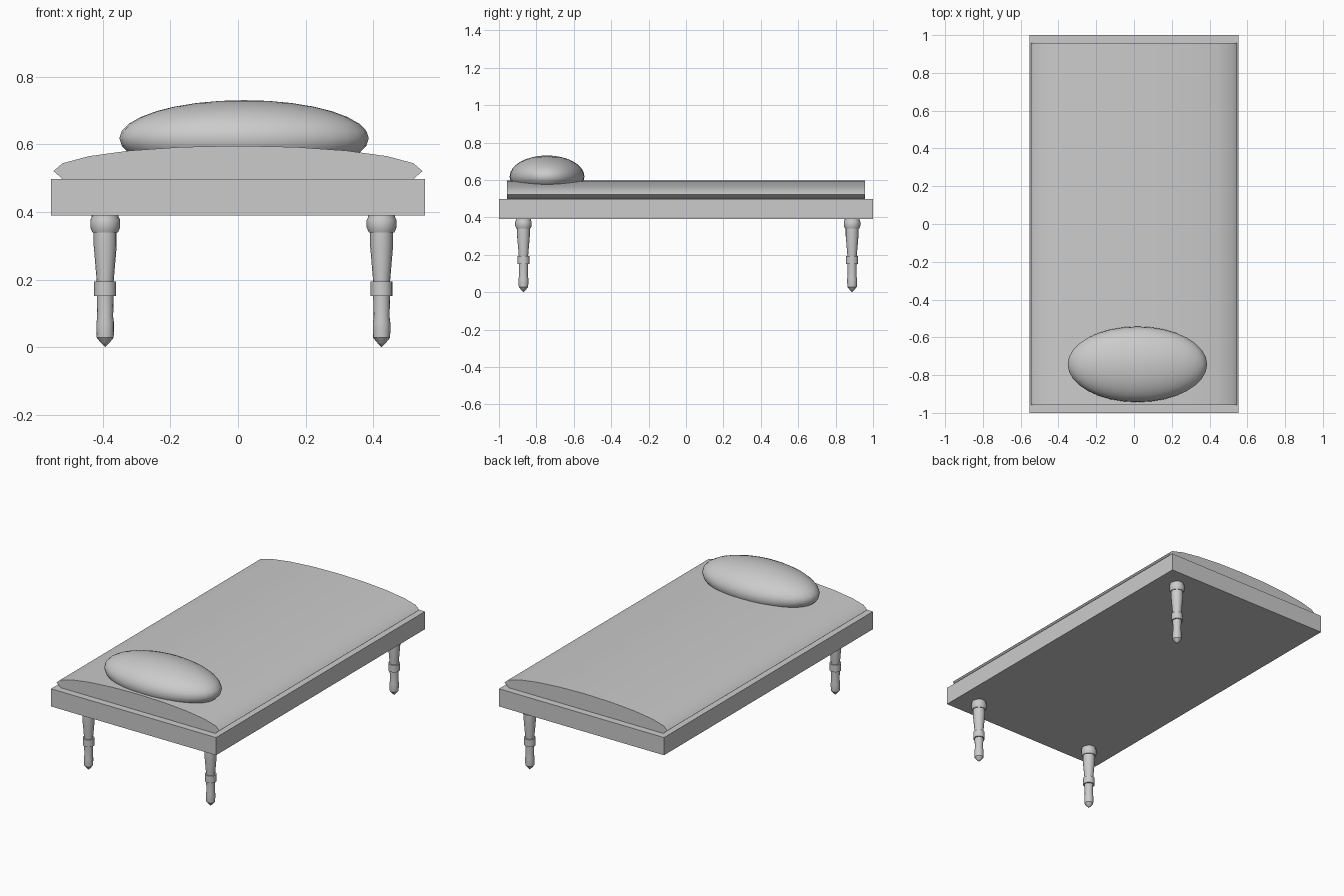
import bpy, math

if "Cube" in bpy.data.objects:
    bpy.data.objects.remove(bpy.data.objects["Cube"])

def smooth(obj, deg=35):
    bpy.ops.object.select_all(action='DESELECT')
    obj.select_set(True)
    bpy.context.view_layer.objects.active = obj
    bpy.ops.object.transform_apply(location=False, rotation=True, scale=True)
    bpy.ops.object.shade_smooth_by_angle(angle=math.radians(deg))

# Bed base slab
bpy.ops.mesh.primitive_cube_add(size=1, location=(0, 0, 0.4435))
base = bpy.context.object
base.name = "bed_base"
base.scale = (1.106, 2.0, 0.107)
bpy.ops.object.transform_apply(location=False, rotation=False, scale=True)

# Mattress: flattened 20-sided cylinder lying along y, half sunk in the base
bpy.ops.mesh.primitive_cylinder_add(vertices=20, radius=1, depth=1.916,
                                    location=(0, 0, 0.521),
                                    rotation=(math.pi / 2, 0, 0))
mattress = bpy.context.object
mattress.name = "mattress"
mattress.scale = (0.546, 0.075, 1)
# put a vertex on the x axis at each side
smooth(mattress)

# Pillow: flattened sphere
bpy.ops.mesh.primitive_uv_sphere_add(segments=32, ring_count=16, radius=1,
                                     location=(0.018, -0.743, 0.618))
pillow = bpy.context.object
pillow.name = "pillow"
pillow.scale = (0.369, 0.2, 0.113)
smooth(pillow, 60)

# Turned leg profile (radius, height), foot to top
PROFILE = [(0, 0.003), (0.012, 0.012), (0.025, 0.028), (0.026, 0.05),
           (0.026, 0.072), (0.0235, 0.09), (0.025, 0.151), (0.0325, 0.151),
           (0.0325, 0.194), (0.025, 0.194), (0.034, 0.30), (0.034, 0.340),
           (0.038, 0.340), (0.044, 0.354), (0.044, 0.377), (0.040, 0.385),
           (0.040, 0.395), (0, 0.395)]

def turned_leg(name, x, y, sides=16):
    verts, faces = [], []
    n = len(PROFILE)
    for r, z in PROFILE[1:-1]:
        for k in range(sides):
            a = 2 * math.pi * k / sides
            verts.append((r * math.cos(a), r * math.sin(a), z))
    for i in range(n - 3):
        for k in range(sides):
            j = (k + 1) % sides
            faces.append((i * sides + k, i * sides + j,
                          (i + 1) * sides + j, (i + 1) * sides + k))
    # pointed foot and flat top
    tip = len(verts)
    verts.append((0, 0, PROFILE[0][1] - 0.003))
    faces += [(tip, (k + 1) % sides, k) for k in range(sides)]
    faces.append(tuple((n - 3) * sides + k for k in range(sides)))
    mesh = bpy.data.meshes.new(name)
    mesh.from_pydata(verts, [], faces)
    obj = bpy.data.objects.new(name, mesh)
    obj.location = (x, y, 0)
    bpy.context.collection.objects.link(obj)
    smooth(obj)

# Three legs: the back left corner has none
turned_leg("front_left_leg", -0.393, -0.869)
turned_leg("front_right_leg", 0.425, -0.869)
turned_leg("back_right_leg", 0.425, 0.888)
